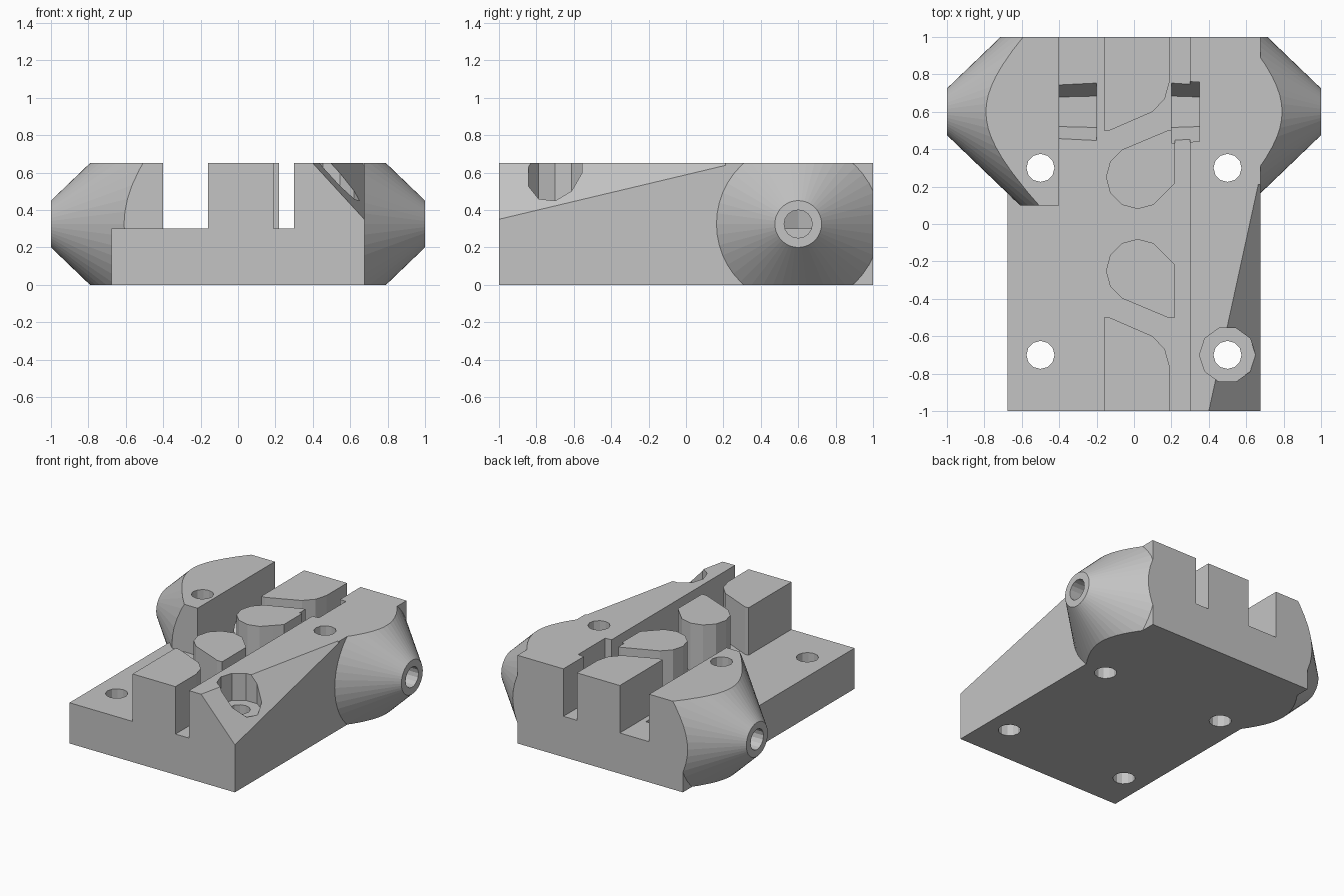
import bpy, bmesh, math

if "Cube" in bpy.data.objects:
    bpy.data.objects.remove(bpy.data.objects["Cube"], do_unlink=True)

grey = bpy.data.materials.new("plain_grey")
grey.use_nodes = True
colour = (0.55, 0.55, 0.55, 1)
grey.diffuse_color = colour
grey.node_tree.nodes["Principled BSDF"].inputs["Base Color"].default_value = colour

TOP, FLOOR, SIDE = 0.65, 0.3, 0.675
AXIS_Y, AXIS_Z = 0.6, TOP / 2


def loft(name, ring_a, ring_b):
    """Closed solid between two rings with the same number of points."""
    bm = bmesh.new()
    a = [bm.verts.new(p) for p in ring_a]
    b = [bm.verts.new(p) for p in ring_b]
    n = len(a)
    bm.faces.new(a)
    bm.faces.new(b)
    for i in range(n):
        j = (i + 1) % n
        bm.faces.new((a[i], a[j], b[j], b[i]))
    bmesh.ops.recalc_face_normals(bm, faces=bm.faces)
    mesh = bpy.data.meshes.new(name)
    bm.to_mesh(mesh)
    bm.free()
    mesh.materials.append(grey)
    obj = bpy.data.objects.new(name, mesh)
    bpy.context.collection.objects.link(obj)
    return obj


def upright(name, outline, z0, z1):
    return loft(name, [(x, y, z0) for x, y in outline], [(x, y, z1) for x, y in outline])


def box(name, x0, x1, y0, y1, z0, z1):
    return upright(name, [(x0, y0), (x1, y0), (x1, y1), (x0, y1)], z0, z1)


def circle(cx, cy, r, n, start=0):
    return [(cx + r * math.cos(start + math.tau * i / n),
             cy + r * math.sin(start + math.tau * i / n)) for i in range(n)]


def along_x(name, x0, r0, x1, r1, n):
    """Round solid on the cross axis."""
    return loft(name, *[[(x, y, z) for y, z in circle(AXIS_Y, AXIS_Z, r, n)]
                        for x, r in ((x0, r0), (x1, r1))])


def combine(target, tool, operation, keep=False):
    mod = target.modifiers.new(operation, 'BOOLEAN')
    mod.operation, mod.object, mod.solver = operation, tool, 'EXACT'
    bpy.context.view_layer.update()
    graph = bpy.context.evaluated_depsgraph_get()
    mesh = bpy.data.meshes.new_from_object(target.evaluated_get(graph))
    target.modifiers.clear()
    target.data = mesh
    if not keep:
        bpy.data.objects.remove(tool, do_unlink=True)


# Base plate with the tall rail on its left side
section = [(-SIDE, 0), (SIDE, 0), (SIDE, TOP), (FLOOR, TOP), (FLOOR, FLOOR), (-SIDE, FLOOR)]
body = loft("base_body", [(x, -1, z) for x, z in section], [(x, 1, z) for x, z in section])


# Sloping corner cut on the rail
def slope_ring(y):
    x = 0.4 + 0.2183 * (y + 1)
    return [(x - 0.1, y, TOP + 0.109), (x + 0.5, y, TOP - 0.545), (x + 0.5, y, TOP + 0.109)]


combine(body, loft("slope_cutter", slope_ring(-1.1), slope_ring(0.21)), 'DIFFERENCE')

# Conical side bosses, trimmed flat to the body
for side, inner in ((-1, 0.4), (1, 0.66)):
    boss = along_x("boss", side, 0.125, side * inner, 0.125 + 0.96 * (1 - inner), 48)
    combine(boss, box("boss_trim", -1.5, 1.5, 0.1, 1, 0, TOP), 'INTERSECT')
    combine(body, boss, 'UNION')

# Vertical screw holes and one clearance pocket
for x in (-0.5, 0.5):
    for y in (-0.7, 0.3):
        combine(body, upright("hole_cutter", circle(x, y, 0.075, 12), -0.1, 1), 'DIFFERENCE')
combine(body, upright("pocket_cutter", circle(0.5, -0.7, 0.15, 10), 0.45, 1), 'DIFFERENCE')


# Posts and end blocks, repeated front and back
def post_outline(s):
    arc = [(0.02 + 0.17 * math.cos(math.radians(a)), 0.25 + 0.17 * math.sin(math.radians(a)))
           for a in range(120, 331, 30)]
    return [(x, s * y) for x, y in [(0.22, 0.5), (0.18, 0.5)] + arc + [(0.22, 0.22)]]


def block_outline(s):
    return [(x, s * y) for x, y in [(-0.16, 1), (-0.16, 0.5), (-0.13, 0.5), (0.1, 0.6),
                                    (0.165, 0.67), (0.19, 0.76), (0.19, 1)]]


parts = {}
for s, where in ((-1, "front"), (1, "back")):
    parts[where] = upright(where + "_post", post_outline(s), FLOOR, TOP)
    upright(where + "_block", block_outline(s), FLOOR, TOP)


# Cross bores and nut slots
def slot_ring(x, r):
    low = AXIS_Z - r * math.sqrt(3) / 2
    return [(x, AXIS_Y + dy, z) for dy, z in ((-r, 1), (-r, AXIS_Z), (-r / 2, low),
                                              (r / 2, low), (r, AXIS_Z), (r, 1))]


for side, outer in ((-1, 0.4), (1, 0.35)):
    combine(body, along_x("bore_cutter", side * 1.1, 0.075, side * 0.3, 0.075, 16), 'DIFFERENCE')
    slot = loft("slot_cutter", slot_ring(side * 0.2, 0.168), slot_ring(side * outer, 0.158))
    combine(body, slot, 'DIFFERENCE', keep=True)
    if side > 0:
        combine(parts["back"], slot, 'DIFFERENCE', keep=True)
    bpy.data.objects.remove(slot, do_unlink=True)
